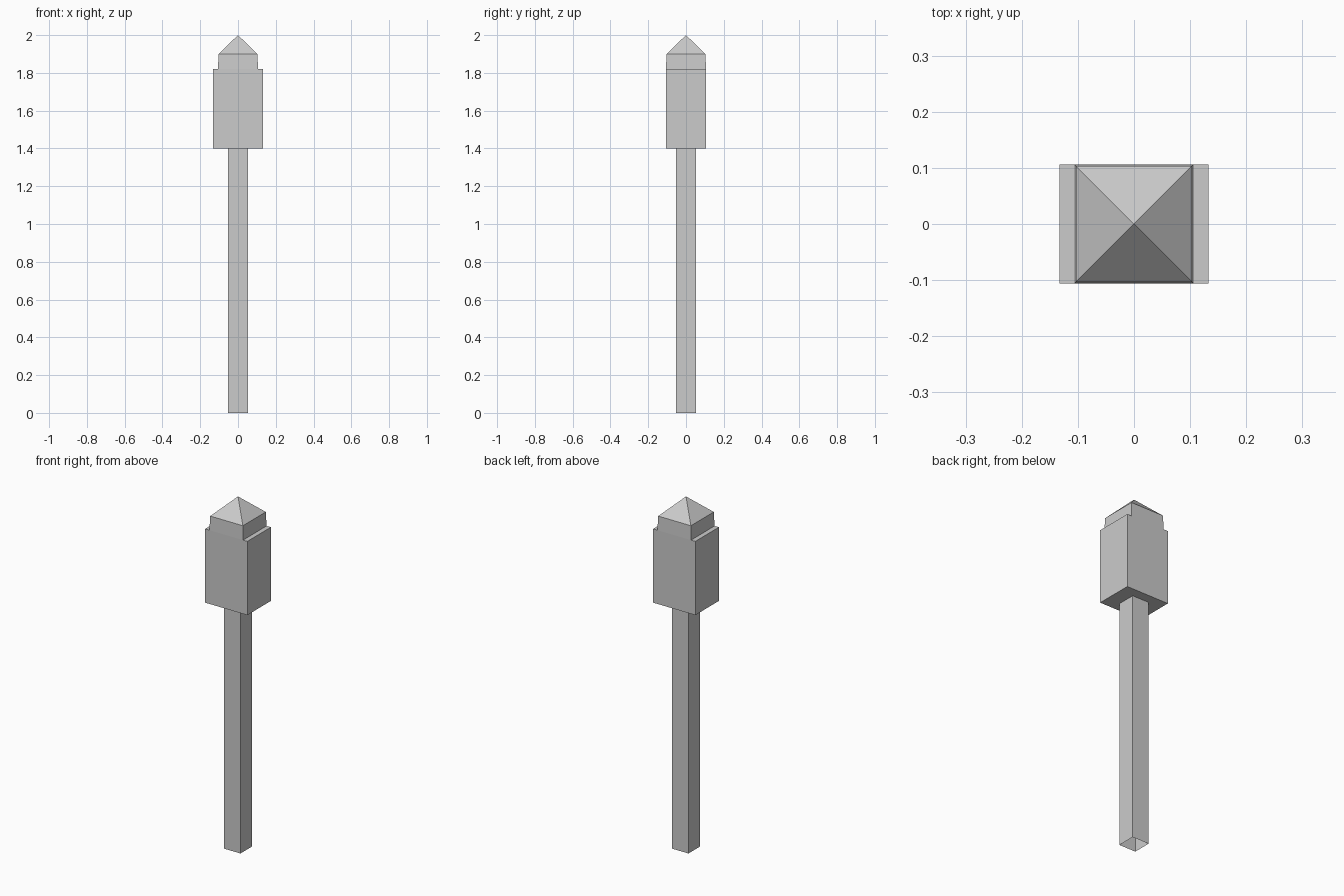
import bpy
import bmesh

cube = bpy.data.objects.get("Cube")
if cube:
    bpy.data.objects.remove(cube, do_unlink=True)

# Single grey finish
grey = bpy.data.materials.new("light_grey")
grey.use_nodes = True
colour = (0.6, 0.6, 0.6, 1)
grey.diffuse_color = colour
grey.node_tree.nodes["Principled BSDF"].inputs["Base Color"].default_value = colour


def loft(name, rings, apex=None, cap_bottom=False, cap_top=False):
    """Join rectangular rings (half_x, half_y, z), optionally ending in a point."""
    bm = bmesh.new()
    corners = ((-1, -1), (1, -1), (1, 1), (-1, 1))
    loops = [[bm.verts.new((sx * hx, sy * hy, z)) for sx, sy in corners]
             for hx, hy, z in rings]
    for low, high in zip(loops, loops[1:]):
        for i in range(4):
            j = (i + 1) % 4
            bm.faces.new((low[i], low[j], high[j], high[i]))
    if apex is not None:
        tip = bm.verts.new((0, 0, apex))
        for i in range(4):
            bm.faces.new((loops[-1][i], loops[-1][(i + 1) % 4], tip))
    if cap_bottom:
        bm.faces.new(loops[0][::-1])
    if cap_top:
        bm.faces.new(loops[-1])
    mesh = bpy.data.meshes.new(name)
    bm.to_mesh(mesh)
    bm.free()
    mesh.materials.append(grey)
    obj = bpy.data.objects.new(name, mesh)
    bpy.context.collection.objects.link(obj)
    return obj


# Square post, hollow and open at the foot
loft("post", [(0.052, 0.052, 0), (0.052, 0.052, 1.4)])

# Wide head block
loft("head_block", [(0.133, 0.106, 1.4), (0.133, 0.106, 1.82)],
     cap_bottom=True, cap_top=True)

# Slightly tapered collar with a pyramid roof
loft("collar_and_roof", [(0.106, 0.106, 1.82), (0.103, 0.103, 1.9)], apex=2.0)
